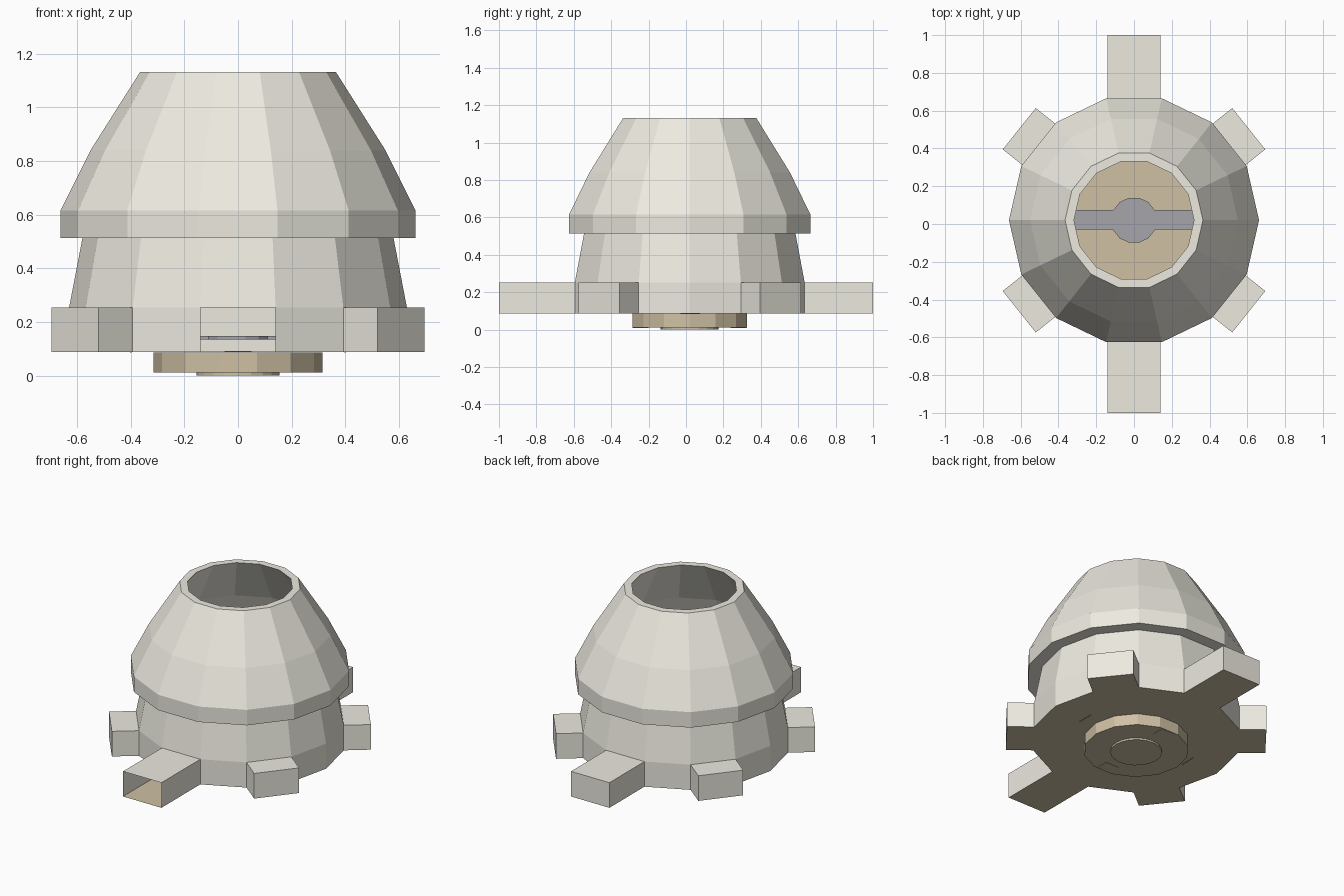
import bpy, bmesh
from math import sin, cos, tau

if "Cube" in bpy.data.objects:
    bpy.data.objects.remove(bpy.data.objects["Cube"])

N, CY = 14, 0.02            # sides and centre line of all round parts
Z0, Z1 = 0.087, 0.253       # bottom and top of the arms
BASE_R = 0.63
# wall face index -> distance of arm end from the centre
ARMS = {1: 0.777, 5: 0.777, 8: 0.777, 12: 0.777, 3: 0.98, 10: 1.02}
OPEN_ARM = 10               # front outlet has no end wall


def material(name, rgb):
    m = bpy.data.materials.new(name)
    m.diffuse_color = (*rgb, 1)
    m.use_nodes = True
    m.node_tree.nodes["Principled BSDF"].inputs["Base Color"].default_value = m.diffuse_color
    return m


CREAM = material("cream", (0.84, 0.82, 0.74))
TAN = material("tan", (0.62, 0.53, 0.37))
STEEL = material("steel", (0.38, 0.38, 0.41))


def finish(name, bm, mat):
    me = bpy.data.meshes.new(name)
    bm.to_mesh(me)
    bm.free()
    ob = bpy.data.objects.new(name, me)
    bpy.context.collection.objects.link(ob)
    me.materials.append(mat)
    return ob


def polar(r, i, z, n=N):
    a = tau * i / n
    return (r * cos(a), CY + r * sin(a), z)


def arm_end(i, side, z):
    """Corner of an arm's end: wall corner pushed out along the wall normal."""
    a = tau * (i + 0.5) / N
    push = ARMS[i] - BASE_R * cos(tau / N / 2)
    x, y, _ = polar(BASE_R, i + side, z)
    return (x + push * cos(a), y + push * sin(a), z)


def prism(name, outline, z0, z1, mat):
    bm = bmesh.new()
    lo = [bm.verts.new((x, y, z0)) for x, y in outline]
    hi = [bm.verts.new((x, y, z1)) for x, y in outline]
    bm.faces.new(lo[::-1])
    bm.faces.new(hi)
    for k in range(len(lo)):
        m = (k + 1) % len(lo)
        bm.faces.new((lo[k], lo[m], hi[m], hi[k]))
    return finish(name, bm, mat)


def disc(name, r, z0, z1, mat, n=N):
    return prism(name, [polar(r, i, 0, n)[:2] for i in range(n)], z0, z1, mat)


def box(name, x0, x1, y0, y1, z0, z1, mat):
    return prism(name, [(x0, y0), (x1, y0), (x1, y1), (x0, y1)], z0, z1, mat)


# Hollow domed housing: outer wall up, over the rim, and down the inside
profile = [(BASE_R, Z0), (BASE_R, Z1), (0.58, 0.513), (0.662, 0.513),
           (0.662, 0.615), (0.55, 0.84), (0.365, 1.132), (0.318, 1.132),
           (0.505, 0.83), (0.61, 0.60), (0.54, 0.53), (0.59, Z1)]
bm = bmesh.new()
rings = [[bm.verts.new(polar(r, i, z)) for i in range(N)] for r, z in profile]
for j in range(len(rings) - 1):
    a, b = rings[j], rings[j + 1]
    for i in range(N):
        k = (i + 1) % N
        if j == 0 and i in ARMS:
            # Arm channel: top, two sides and (except the outlet) an end
            p, q, r, s = [bm.verts.new(arm_end(i, d, z))
                          for d, z in ((0, Z0), (1, Z0), (1, Z1), (0, Z1))]
            bm.faces.new((b[i], s, r, b[k]))
            bm.faces.new((a[i], p, s, b[i]))
            bm.faces.new((q, a[k], b[k], r))
            if i != OPEN_ARM:
                bm.faces.new((p, q, r, s))
        else:
            bm.faces.new((a[i], a[k], b[k], b[i]))
finish("housing", bm, CREAM)

# Floor plate follows the wall and arm outline
outline = []
for i in range(N):
    outline.append(polar(BASE_R, i, Z0))
    if i in ARMS:
        outline += [arm_end(i, 0, Z0), arm_end(i, 1, Z0)]
bm = bmesh.new()
bm.faces.new([bm.verts.new(p) for p in reversed(outline)])
bmesh.ops.triangulate(bm, faces=bm.faces[:])
finish("floor_plate", bm, TAN)

# Stepped base below the floor
disc("base_disc", 0.315, 0.012, Z0 - 0.001, TAN)
disc("base_foot", 0.155, 0.0, 0.012, TAN, 20)

# Blade with hub and turned-down tips
blade = [(-0.40, 0.085), (-0.33, 0.135), (0.33, 0.135), (0.40, 0.085),
         (0.41, 0.093), (0.335, 0.147), (-0.335, 0.147), (-0.41, 0.093)]
bm = bmesh.new()
front = [bm.verts.new((x, -0.03, z)) for x, z in blade]
back = [bm.verts.new((x, 0.075, z)) for x, z in blade]
bm.faces.new(front)
bm.faces.new(back[::-1])
for k in range(len(blade)):
    m = (k + 1) % len(blade)
    bm.faces.new((front[m], front[k], back[k], back[m]))
finish("blade", bm, STEEL)
disc("blade_hub", 0.122, 0.134, 0.148, STEEL)

# Louvred vents front and back, with a panel on the underside
for label, y0 in (("front", -0.285), ("back", 0.238)):
    for k in range(4):
        y = y0 + k * 0.0225
        box(f"{label}_vent_slat_{k + 1}", -0.05, 0.05, y, y + 0.018,
            Z0, Z0 + 0.004, TAN)
    box(f"{label}_vent_panel", -0.05, 0.05, y0, y0 + 0.085, 0.010, 0.013, TAN)
